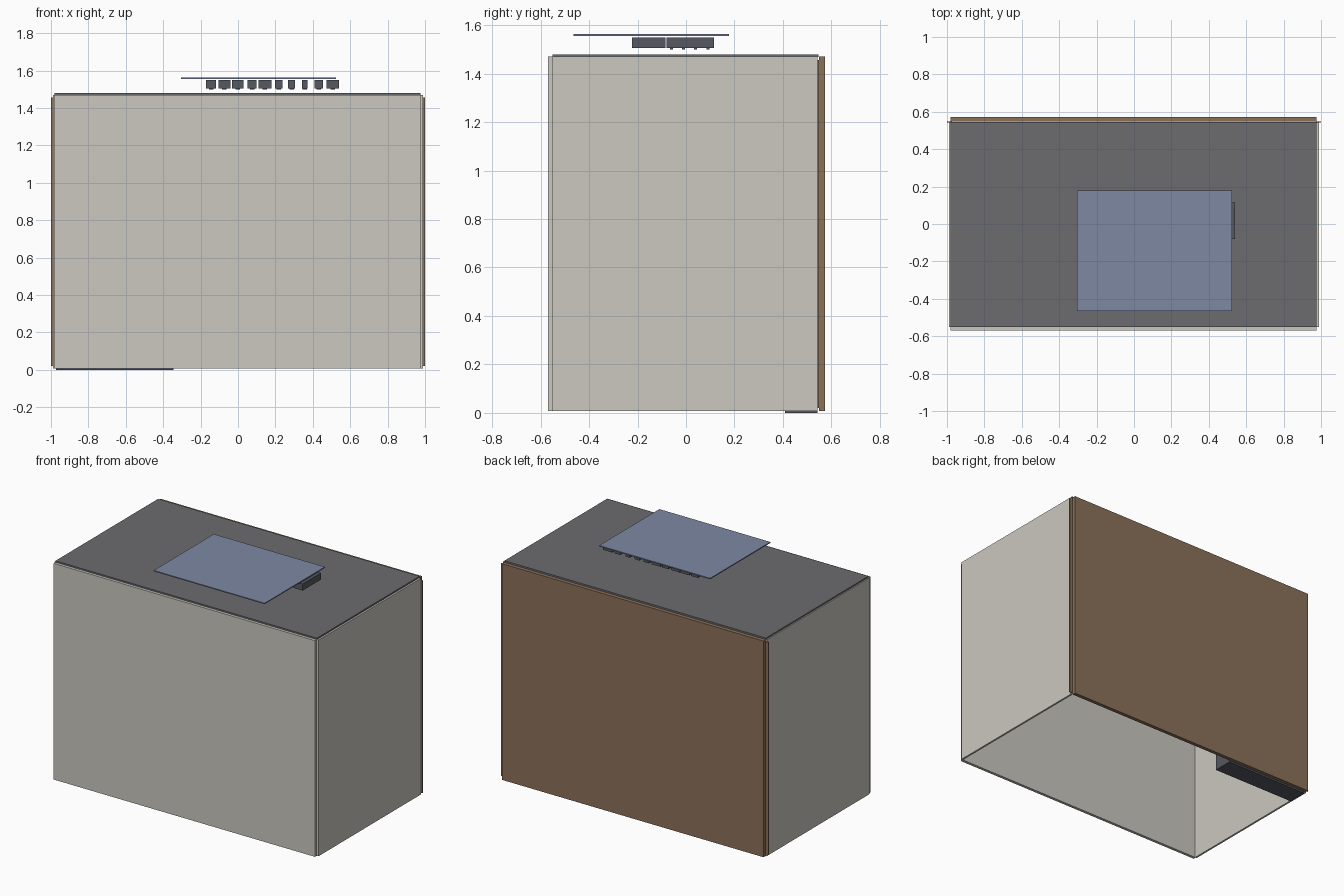
import bpy, bmesh
from mathutils import Matrix, Vector

if "Cube" in bpy.data.objects:
    bpy.data.objects.remove(bpy.data.objects["Cube"])


def material(name, rgb):
    m = bpy.data.materials.new(name)
    m.diffuse_color = (*rgb, 1)
    m.use_nodes = True
    m.node_tree.nodes["Principled BSDF"].inputs["Base Color"].default_value = m.diffuse_color
    return m


LIGHT = material("light_panel", (0.60, 0.58, 0.53))
BROWN = material("brown_board", (0.26, 0.165, 0.105))
DARK = material("dark_panel", (0.15, 0.15, 0.16))
BLUE = material("blue_sheet", (0.21, 0.25, 0.37))
CHARCOAL = material("charcoal", (0.09, 0.10, 0.12))


def add_box(bm, x, y, z):
    """Add a box spanning the given (min, max) ranges."""
    lo, hi = Vector((x[0], y[0], z[0])), Vector((x[1], y[1], z[1]))
    size = hi - lo
    mat = Matrix.Translation((lo + hi) / 2) @ Matrix.Diagonal((*size, 1))
    bmesh.ops.create_cube(bm, size=1, matrix=mat)


def make(name, mat, *boxes):
    bm = bmesh.new()
    for b in boxes:
        add_box(bm, *b)
    mesh = bpy.data.meshes.new(name)
    bm.to_mesh(mesh)
    bm.free()
    mesh.materials.append(mat)
    ob = bpy.data.objects.new(name, mesh)
    bpy.context.collection.objects.link(ob)
    return ob


# Open-bottomed cabinet
WALL_Z = (0.008, 1.47)
make("front_panel", LIGHT, ((-0.98, 0.975), (-0.57, -0.55), WALL_Z))
make("back_panel", BROWN, ((-0.98, 0.975), (0.548, 0.573), WALL_Z))
for side, s in (("left", -1), ("right", 1)):
    make(side + "_panel", LIGHT,
         (sorted((s * 0.975, s * 0.988)), (-0.551, 0.543), WALL_Z))
    # Thin flange showing at the back corner
    make(side + "_back_flange", BROWN,
         (sorted((s * 0.972, s * 1.0)), (0.543, 0.549), (0.02, 1.457)))
make("top_panel", DARK, ((-0.98, 0.976), (-0.551, 0.546), (1.468, 1.48)))

# Box in the back left corner of the interior
make("corner_box", CHARCOAL, ((-0.973, -0.345), (0.408, 0.543), (0, 0.30)))

# Floating sheet above the top
make("floating_sheet", BLUE, ((-0.305, 0.525), (-0.465, 0.178), (1.556, 1.563)))

# Row of blocks under the sheet, each with small nubs beneath
spans = [(-0.17, -0.117), (-0.105, -0.04), (-0.033, 0.03), (0.05, 0.10),
         (0.11, 0.178), (0.197, 0.237), (0.268, 0.305), (0.343, 0.372),
         (0.41, 0.455), (0.473, 0.54)]
for i, (a, b) in enumerate(spans):
    boxes = [((a, b), (-0.08, 0.115), (1.505, 1.55))]
    if i % 2 == 0:
        boxes.append(((a, b), (-0.222, -0.085), (1.505, 1.55)))
    c = (a + b) / 2
    for k in range(4):
        y = -0.06 + 0.05 * k
        boxes.append(((c - 0.012, c + 0.012), (y - 0.006, y + 0.006), (1.499, 1.506)))
    make(f"block_{i + 1}", CHARCOAL, *boxes)
